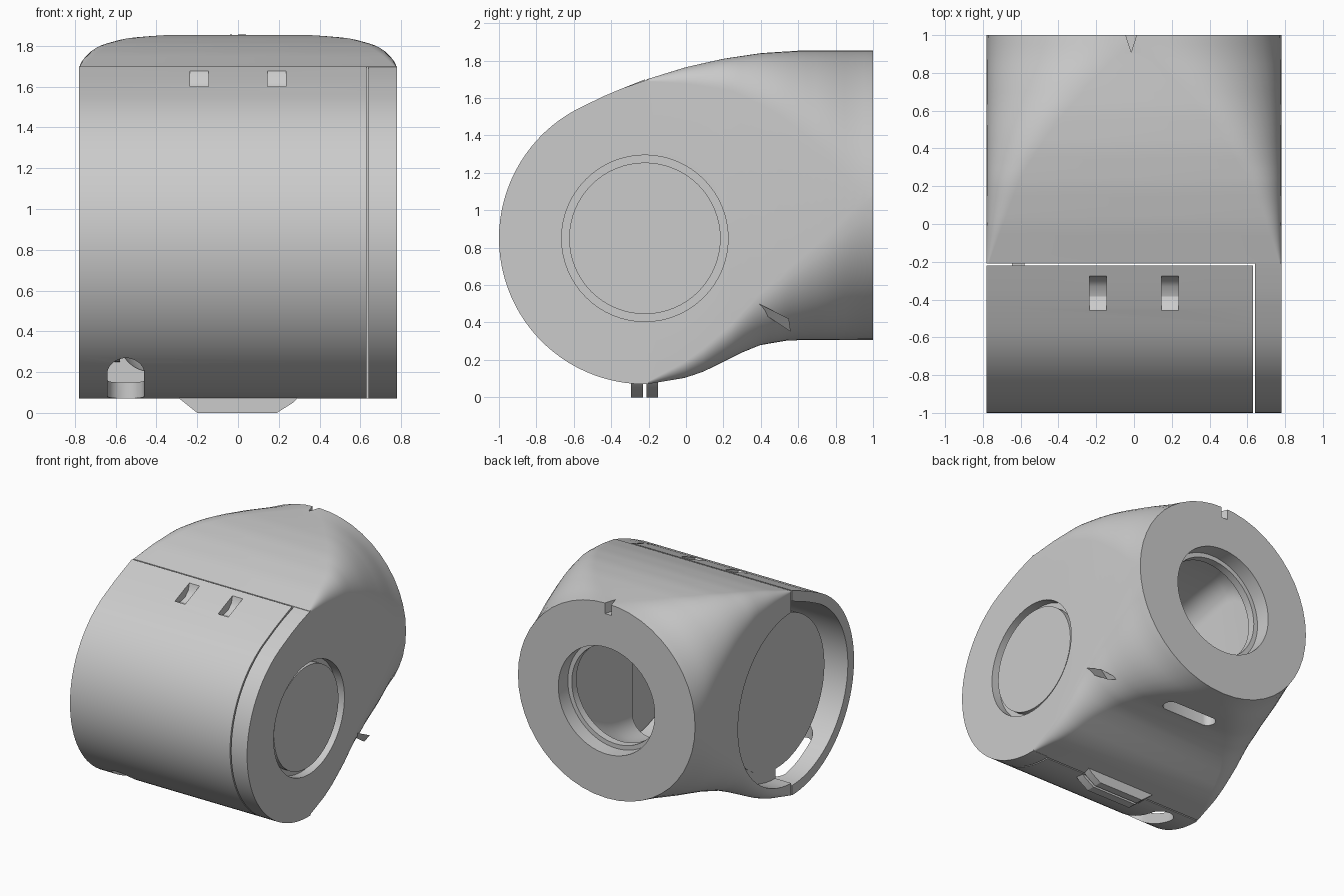
import bpy, math
from mathutils import Matrix, Vector

cube = bpy.data.objects.get("Cube")
if cube:
    bpy.data.objects.remove(cube)

grey = bpy.data.materials.new("light grey plastic")
grey.use_nodes = True
COLOUR = (0.6, 0.6, 0.6, 1)
grey.diffuse_color = COLOUR
grey.node_tree.nodes["Principled BSDF"].inputs["Base Color"].default_value = COLOUR

AXIS_Y, AXIS_Z, R = -0.22, 0.85, 0.78   # axis of the cross cylinder
BACK_Z = 1.08                           # axis of the rear tube
TOP = [(-.21, 1.70), (0, 1.765), (.2, 1.81), (.4, 1.84), (.6, 1.853), (1, 1.855)]
BOTTOM = [(-.21, .07), (0, .105), (.1, .14), (.2, .19), (.3, .24), (.4, .28), (.55, .305), (1, .305)]
CORNER = [(-.21, .01), (.25, .18), (.5, .34), (.75, .55), (.9, .7), (1, .774)]


def lookup(table, t):
    t = max(t, table[0][0])
    for (a, va), (b, vb) in zip(table, table[1:]):
        if t <= b:
            return va + (vb - va) * (t - a) / (b - a)
    return table[-1][1]


def loft(name, rings):
    """Skin a list of equal-length point rings and cap both ends."""
    n = len(rings[0])
    verts = [p for ring in rings for p in ring]
    faces = [list(range(n)), list(range(len(verts) - n, len(verts)))]
    for k in range(len(rings) - 1):
        for i in range(n):
            j = (i + 1) % n
            faces.append([k * n + i, k * n + j, (k + 1) * n + j, (k + 1) * n + i])
    mesh = bpy.data.meshes.new(name)
    mesh.from_pydata(verts, [], faces)
    mesh.materials.append(grey)
    obj = bpy.data.objects.new(name, mesh)
    bpy.context.collection.objects.link(obj)
    bpy.context.view_layer.objects.active = obj
    bpy.ops.object.mode_set(mode='EDIT')
    bpy.ops.mesh.select_all(action='SELECT')
    bpy.ops.mesh.normals_make_consistent(inside=False)
    bpy.ops.object.mode_set(mode='OBJECT')
    return obj


def prism_x(name, profile, x0, x1):
    return loft(name, [[(x, y, z) for y, z in profile] for x in (x0, x1)])


def prism_y(name, profile, y0, y1):
    return loft(name, [[(x, y, z) for x, z in profile] for y in (y0, y1)])


def prism_z(name, profile, z0, z1):
    return loft(name, [[(x, y, z) for x, y in profile] for z in (z0, z1)])


def circle(cx, cy, r, n=64):
    return [(cx + r * math.cos(2 * math.pi * i / n), cy + r * math.sin(2 * math.pi * i / n)) for i in range(n)]


def pill(cx, cy, length, r):
    """Flat slot outline with rounded ends, long in the first axis."""
    return [(x + math.copysign(length / 2 - r, x - cx), y) for x, y in
            [(cx + r * math.cos(a), cy + r * math.sin(a))
             for a in [math.pi * (i + .5) / 10 for i in range(20)]]]


def combine(obj, tool, operation):
    mod = obj.modifiers.new(operation.lower(), 'BOOLEAN')
    mod.operation, mod.solver, mod.object = operation, 'EXACT', tool
    bpy.context.view_layer.objects.active = obj
    bpy.ops.object.modifier_apply(modifier=mod.name)
    bpy.data.objects.remove(tool)


def section(y, inset, x0, x1, min_corner):
    """Rounded rectangle that turns into a circle towards the back."""
    top, bottom = lookup(TOP, y) - inset, lookup(BOTTOM, y) + inset
    c = max(min_corner, lookup(CORNER, y) - inset)
    c = min(c, (x1 - x0) / 2 - .002, (top - bottom) / 2 - .002)
    ring = []
    for q, (cx, cz) in enumerate([(x1 - c, top - c), (x0 + c, top - c), (x0 + c, bottom + c), (x1 - c, bottom + c)]):
        for i in range(13):
            a = math.pi / 2 * (q + i / 12)
            ring.append((cx + c * math.cos(a), y, cz + c * math.sin(a)))
    return ring


def front_profile(y_end):
    """Side outline of the round front, from bottom to top."""
    arc = [math.radians(270 - 156 * i / 40) for i in range(41)]
    points = [(AXIS_Y + R * math.cos(a), AXIS_Z + R * math.sin(a)) for a in arc]
    return [(y_end, .07)] + points[1:] + [(-.44, 1.61), (-.34, 1.652), (y_end, 1.70)]


# Body: lofted rear shell joined to the right-hand cheek plate
body = loft("body", [section(-.21 + 1.21 * i / 24, 0, -.78, .78, .01) for i in range(25)])
combine(body, prism_x("cheek", front_profile(-.2), .64, .78), 'UNION')
# Hollow interior and rear mouth
combine(body, loft("cavity", [section(-.25 + 1.07 * i / 14, .13, -.58, .62, .15) for i in range(15)]), 'DIFFERENCE')
combine(body, prism_y("mouth", circle(0, BACK_Z, .425), .88, 1.1), 'DIFFERENCE')
combine(body, prism_y("inner_mouth", circle(0, BACK_Z, .39), .7, .95), 'DIFFERENCE')
# Shallow round pocket on one end and open round recess on the other
combine(body, prism_x("pocket", circle(AXIS_Y, AXIS_Z, .445), .71, .9), 'DIFFERENCE')
combine(body, prism_x("recess", circle(AXIS_Y, AXIS_Z, .68), -.9, -.64), 'DIFFERENCE')
# Drain slot below and notch in the rear rim
combine(body, prism_z("slot", pill(0, .62, .46, .06), .2, .6), 'DIFFERENCE')
combine(body, prism_z("rim_notch", [(-.05, 1.02), (.02, 1.02), (-.015, .91)], 1.77, 2), 'DIFFERENCE')

# Front cover: curved half shell
outer = front_profile(AXIS_Y)
inner = [(AXIS_Y + .9 * (y - AXIS_Y), AXIS_Z + .9 * (z - AXIS_Z)) for y, z in outer]
cover = prism_x("front_cover", outer + inner[::-1], -.78, .63)
notch = [(y, x) for x, y in pill(-.5, -.55, .48, .09)]
combine(cover, prism_z("cable_slot", notch, -.1, .4), 'DIFFERENCE')
# Clip pockets near the top edge of the cover
for x in (-.19, .19):
    pocket = prism_x("clip_pocket", circle(0, 0, .11, 12), x - .045, x + .045)
    pocket.data.transform(Matrix.Translation(Vector((0, -.385, 1.68))))
    combine(cover, pocket, 'DIFFERENCE')

# End discs
discs = [prism_x("right_disc", circle(AXIS_Y, AXIS_Z, .405), .70, .755),
         prism_x("left_disc", circle(AXIS_Y, AXIS_Z, .6), -.645, -.58)]

# Paired latch tabs under the seam
latch = [(-.3, .08), (-.2, .0), (.19, .0), (.27, .05), (.3, .08)]
tabs = [prism_y("cover_latch", latch, -.295, -.23), prism_y("body_latch", latch, -.21, -.15)]

# Small wedge rib on the right flank
rib = loft("side_rib", [[(.775, .19, .6), (.77, .2, .59), (.76, .19, .59)],
                        [(.775, .55, .42), (.72, .56, .35), (.6, .55, .4)]])

for obj in [body, cover] + discs + tabs:
    bpy.ops.object.select_all(action='DESELECT')
    obj.select_set(True)
    bpy.context.view_layer.objects.active = obj
    bpy.ops.object.shade_smooth_by_angle(angle=math.radians(30))
